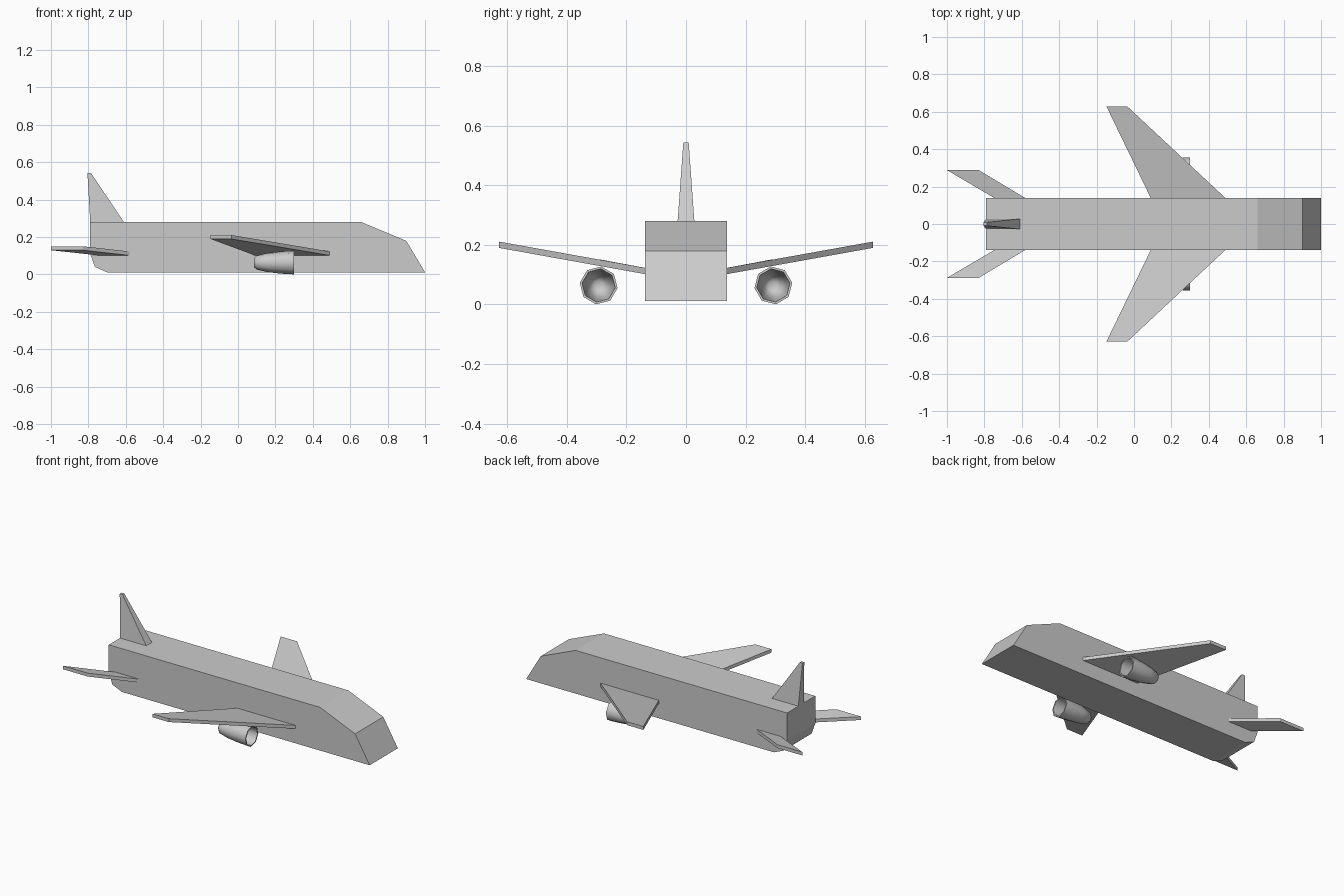
import bpy, bmesh, math

if "Cube" in bpy.data.objects:
    bpy.data.objects.remove(bpy.data.objects["Cube"])


def finish(bm, name):
    bmesh.ops.recalc_face_normals(bm, faces=bm.faces)
    mesh = bpy.data.meshes.new(name)
    bm.to_mesh(mesh)
    bm.free()
    obj = bpy.data.objects.new(name, mesh)
    bpy.context.collection.objects.link(obj)
    return obj


def loft(name, rings, cap_ends=True):
    """Bridge matching rings of points into one skin."""
    bm = bmesh.new()
    loops = [[bm.verts.new(p) for p in ring] for ring in rings]
    n = len(loops[0])
    for a, b in zip(loops, loops[1:]):
        for i in range(n):
            j = (i + 1) % n
            bm.faces.new((a[i], a[j], b[j], b[i]))
    if cap_ends:
        bm.faces.new(loops[0])
        bm.faces.new(loops[-1])
    return finish(bm, name)


def slab(name, side, root, tip, thick=0.021):
    """Swept flat wing; root and tip are (y, z, front x, rear x)."""
    rings = []
    for y, z, front, rear in (root, tip):
        rings.append([(front, side * y, z), (rear, side * y, z),
                      (rear, side * y, z + thick), (front, side * y, z + thick)])
    return loft(name, rings)


# Fuselage: side profile with a sloped nose and chamfered tail
profile = [(-0.79, 0.28), (0.66, 0.28), (0.90, 0.18), (1.0, 0.012),
           (-0.70, 0.012), (-0.765, 0.04), (-0.79, 0.11)]
loft("fuselage", [[(x, y, z) for x, z in profile] for y in (-0.138, 0.138)])

# Tail fin, tapering upwards
loft("tail_fin", [[(-0.61, -w0, z0), (-0.61, w0, z0), (-0.79, w0, z0), (-0.79, -w0, z0)]
                  if z0 < 0.4 else
                  [(-0.786, -w0, z0), (-0.786, w0, z0), (-0.805, w0, z0), (-0.805, -w0, z0)]
                  for w0, z0 in ((0.028, 0.28), (0.009, 0.543))])

# Engine lathe profile (x, radius): closed rear, outer shell, rim, inner bowl
engine = [(0.085, 0.024), (0.10, 0.038), (0.16, 0.052), (0.23, 0.06), (0.30, 0.064),
          (0.30, 0.056), (0.23, 0.052), (0.16, 0.044), (0.11, 0.03), (0.10, 0.015)]

for side, label in ((-1, "right"), (1, "left")):
    slab(f"{label}_wing", side, (0.138, 0.102, 0.49, 0.09), (0.628, 0.19, -0.035, -0.147))
    slab(f"{label}_tailplane", side, (0.138, 0.102, -0.58, -0.745), (0.288, 0.13, -0.83, -1.0))

    rings = []
    for x, r in engine:
        ring = []
        for k in range(8):
            a = math.radians(172 + 45 * k)
            ring.append((x, side * (0.293 - r * math.cos(a)), 0.064 + r * math.sin(a)))
        rings.append(ring)
    nacelle = loft(f"{label}_engine", rings)
    bpy.ops.object.select_all(action='DESELECT')
    nacelle.select_set(True)
    bpy.context.view_layer.objects.active = nacelle
    bpy.ops.object.shade_smooth_by_angle(angle=math.radians(50))
